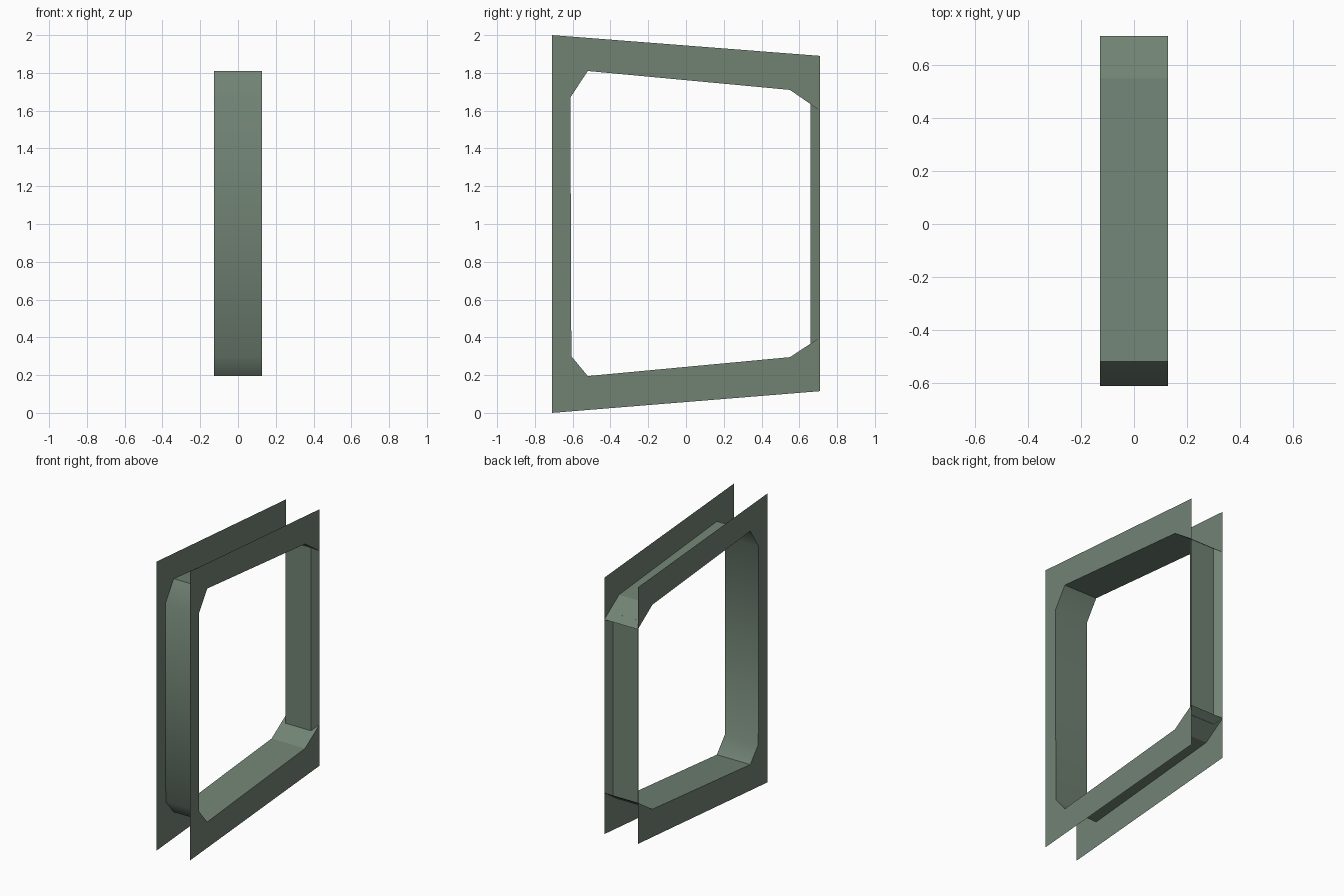
import bpy

if "Cube" in bpy.data.objects:
    bpy.data.objects.remove(bpy.data.objects["Cube"])

green = bpy.data.materials.new("sage_green")
green.diffuse_color = (0.165, 0.225, 0.175, 1)
green.use_nodes = True
green.node_tree.nodes["Principled BSDF"].inputs["Base Color"].default_value = green.diffuse_color
W = 0.128  # half width of the frame


def add(name, verts, faces, smooth=False):
    me = bpy.data.meshes.new(name)
    me.from_pydata(verts, [], faces)
    me.materials.append(green)
    if smooth:
        me.polygons.foreach_set("use_smooth", [True] * len(faces))
    me.update()
    ob = bpy.data.objects.new(name, me)
    bpy.context.collection.objects.link(ob)
    return ob


def strip(name, pts, smooth=False):
    """Sheet across the frame width that follows (y, z) points."""
    verts = [(x, y, z) for y, z in pts for x in (-W, W)]
    faces = [(2 * i, 2 * i + 1, 2 * i + 3, 2 * i + 2) for i in range(len(pts) - 1)]
    return add(name, verts, faces, smooth)


# Opening edge, from the back top round the front to the back bottom
opening = [(0.71, 1.60), (0.55, 1.71), (-0.52, 1.81), (-0.612, 1.67),
           (-0.607, 0.30), (-0.52, 0.195), (0.55, 0.295), (0.71, 0.40)]
outer = [(0.71, 0.115), (-0.71, 0.0), (-0.71, 2.0), (0.71, 1.89)]

# Two C-shaped side plates
for side, x in (("left", -W), ("right", W)):
    loop = opening + outer
    if x > 0:
        loop = loop[::-1]
    add(side + "_side_plate", [(x, y, z) for y, z in loop], [list(range(len(loop)))])

# Lining of the opening, open on the outside
strip("top_lining", opening[:3])
strip("front_lining", opening[2:6], smooth=True)
strip("bottom_lining", opening[5:])

# Shallow channel closing the back
section = [(-W, 0.71), (-0.097, 0.66), (0.097, 0.66), (W, 0.71)]
verts = []
for x, y in section:
    rise = (0.71 - y) * 0.69
    verts += [(x, y, 0.40 - rise), (x, y, 1.60 + rise)]
add("back_channel", verts,
    [(2 * i + 2, 2 * i, 2 * i + 1, 2 * i + 3) for i in range(3)])
